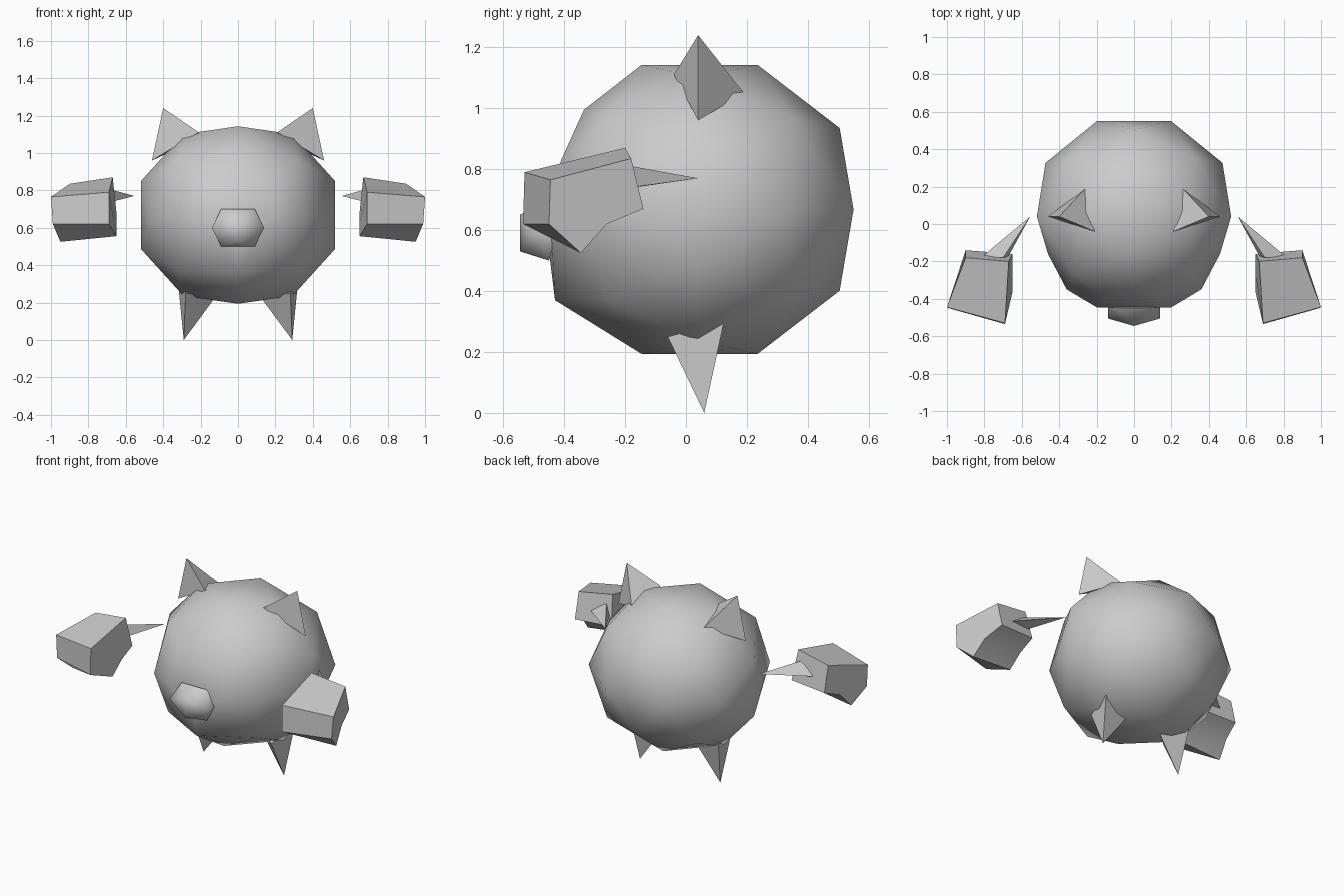
import bpy, bmesh, math
from mathutils import Vector

cube = bpy.data.objects.get("Cube")
if cube:
    bpy.data.objects.remove(cube)

grey = bpy.data.materials.new("plain_grey")
grey.use_nodes = True
grey.diffuse_color = (0.6, 0.6, 0.6, 1)
grey.node_tree.nodes["Principled BSDF"].inputs["Base Color"].default_value = grey.diffuse_color


def finish(name, bm, angle):
    """Turn a bmesh into a smooth shaded grey object."""
    bmesh.ops.recalc_face_normals(bm, faces=bm.faces[:])
    mesh = bpy.data.meshes.new(name)
    bm.to_mesh(mesh)
    bm.free()
    mesh.materials.append(grey)
    obj = bpy.data.objects.new(name, mesh)
    bpy.context.collection.objects.link(obj)
    bpy.ops.object.select_all(action='DESELECT')
    obj.select_set(True)
    bpy.context.view_layer.objects.active = obj
    bpy.ops.object.shade_smooth_by_angle(angle=math.radians(angle))
    return obj


def hull(name, points, angle):
    """Faceted solid wrapped around a few corner points."""
    bm = bmesh.new()
    for p in points:
        bm.verts.new(p)
    result = bmesh.ops.convex_hull(bm, input=bm.verts[:])
    bmesh.ops.delete(bm, geom=[v for v in bm.verts if not v.link_faces], context='VERTS')
    return finish(name, bm, angle)


def spike(name, tip, base, side, angle=50):
    """Three-sided pyramid, mirrored by side."""
    return hull(name, [(side * x, y, z) for x, y, z in [tip, *base]], angle)


def both_sides(points):
    return [(s * x, y, z) for x, y, z in points for s in ((1, -1) if x else (1,))]


# Body: ball of twelve five-sided domes, with a blunter face at the front
phi = (1 + math.sqrt(5)) / 2
signs = (-1, 1)
corners = [(a, b, c) for a in signs for b in signs for c in signs]
domes = []
for a in signs:
    for b in signs:
        for shift in range(3):
            edge = (0, a / phi, b * phi)
            dome = (a, 0, b * phi)
            corners.append(edge[shift:] + edge[:shift])
            domes.append(dome[shift:] + dome[:shift])
body_points = []
for p in corners + domes:
    v = Vector(p).normalized()
    if p in domes and v.y < -0.1:
        continue
    depth = 0.546 if v.y > 0 else 0.52
    body_points.append((v.x * 0.556, 0.04 + v.y * depth, 0.668 + v.z * 0.508))
body_points += both_sides([
    (0, -0.335, 0.995), (0.15, -0.41, 0.83), (0.46, -0.16, 0.65),
    (0.36, -0.35, 0.65), (0, -0.43, 0.37), (0, -0.45, 0.53)])
hull("body", body_points, 60)

# Snout: flat six-sided knob with a slight ridge
hull("snout", both_sides([
    (0, -0.545, 0.53), (0, -0.545, 0.65), (0.14, -0.505, 0.6),
    (0.09, -0.45, 0.5), (0.09, -0.45, 0.7), (0.14, -0.42, 0.6)]), 65)

# Hand outline, as inner and outer ends of each edge
hand = [
    ((0.67, -0.20, 0.87), (0.90, -0.18, 0.835)),
    ((0.69, -0.53, 0.79), (1.00, -0.445, 0.765)),
    ((0.69, -0.535, 0.62), (0.99, -0.45, 0.62)),
    ((0.65, -0.365, 0.555), (0.95, -0.345, 0.525)),
    ((0.65, -0.27, 0.63), (0.93, -0.26, 0.62)),
    ((0.65, -0.16, 0.68), (0.90, -0.14, 0.67)),
]

for label, side in (("left", 1), ("right", -1)):
    # Ear, foot and wrist spikes
    spike(label + "_ear", (0.4, 0.04, 1.24),
          [(0.21, -0.04, 1.11), (0.26, 0.19, 1.05), (0.46, 0.04, 0.96)], side)
    spike(label + "_foot", (0.29, 0.06, 0),
          [(0.12, 0.08, 0.23), (0.28, -0.06, 0.25), (0.32, 0.125, 0.30)], side)
    spike(label + "_wrist", (0.555, 0.04, 0.77),
          [(0.67, -0.17, 0.74), (0.70, -0.18, 0.81), (0.82, -0.18, 0.74)], side)

    # Hand block
    bm = bmesh.new()
    rings = [[bm.verts.new((side * p[0], p[1], p[2])) for p in end] for end in zip(*hand)]
    for ring in rings:
        bm.faces.new(ring)
    inner, outer = rings
    for i in range(len(hand)):
        j = (i + 1) % len(hand)
        bm.faces.new((inner[i], inner[j], outer[j], outer[i]))
    finish(label + "_hand", bm, 62)
